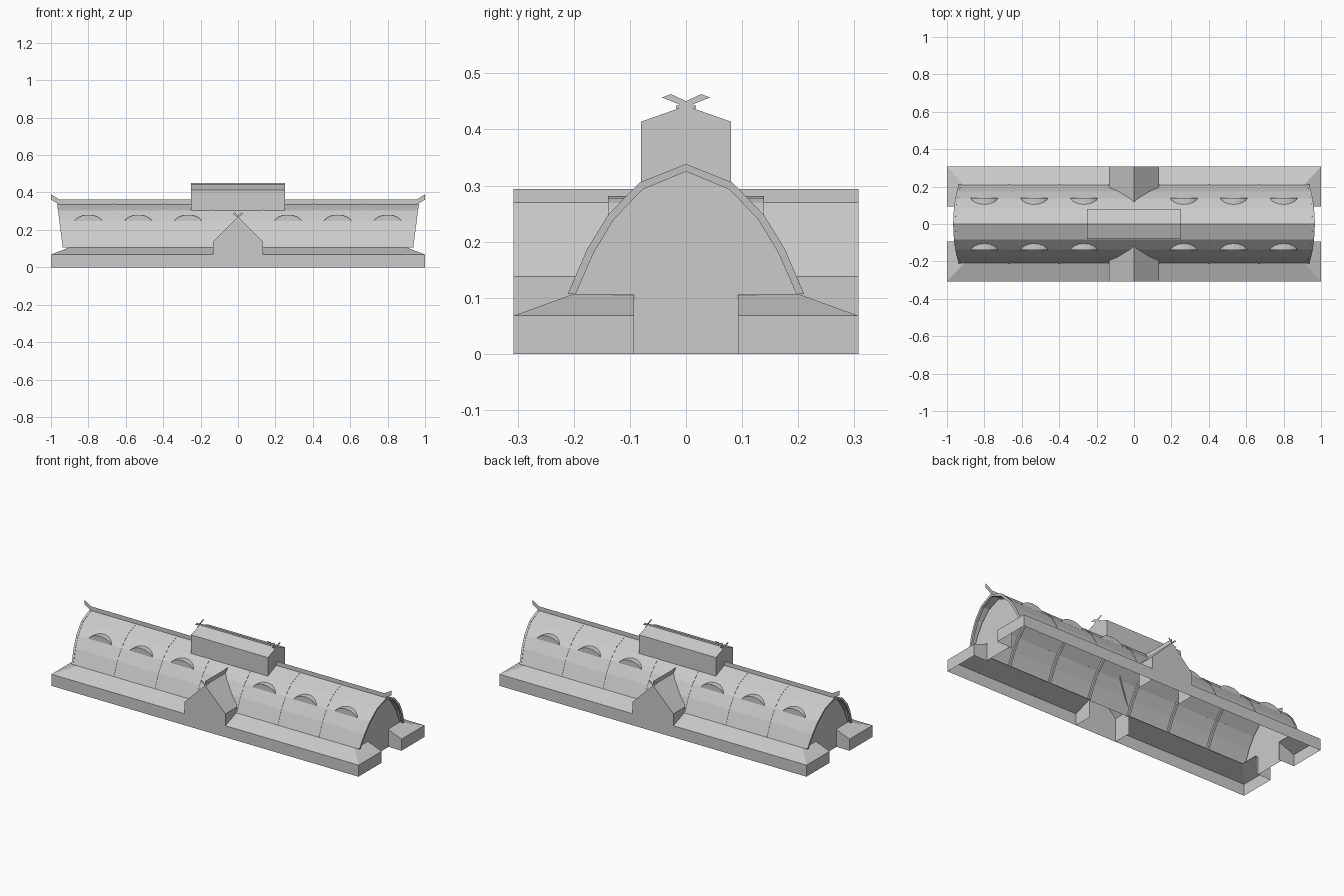
import bpy
from math import sin, cos, pi

if "Cube" in bpy.data.objects:
    bpy.data.objects.remove(bpy.data.objects["Cube"])

# Half cross-section of the arched roof (y, z), from eave to ridge
HALF = [(-0.209, 0.107), (-0.175, 0.186), (-0.137, 0.248), (-0.082, 0.304), (0, 0.337)]
ARCH = HALF + [(-y, z) for y, z in HALF[-2::-1]]


def mesh(name, verts, faces, mirror=(False, False)):
    me = bpy.data.meshes.new(name)
    me.from_pydata(verts, [], faces)
    ob = bpy.data.objects.new(name, me)
    bpy.context.collection.objects.link(ob)
    if any(mirror):
        mod = ob.modifiers.new("mirror", 'MIRROR')
        mod.use_axis = (mirror[0], mirror[1], False)
        mod.merge_threshold = 0.0001
    return ob


def polys(name, loops, mirror=(False, False)):
    """Build an object from a list of polygons given as point loops."""
    verts, faces = [], []
    for loop in loops:
        faces.append(range(len(verts), len(verts) + len(loop)))
        verts += loop
    ob = mesh(name, verts, faces, mirror)
    return ob


def inset(p, d):
    """Move an arch point inward by about d."""
    y, z = p
    c = 0.09
    r = ((y * y) + (z - c) ** 2) ** 0.5
    k = (r - d) / r
    return (y * k, c + (z - c) * k)


def lean(z):
    """Roof end flares outward towards the ridge."""
    return 0.937 + (z - 0.107) / 0.23 * 0.03


# Arched roof sheet
n = len(ARCH)
mesh("arched_roof",
     [(s * lean(z), y, z) for s in (-1, 1) for y, z in ARCH],
     [(i, i + n, i + n + 1, i + 1) for i in range(n - 1)])


# Arched ribs under and slightly through the roof
def rib(name, x, w, flare=False):
    outer = [inset(p, -0.0015) for p in ARCH]
    inner = [inset(p, 0.012) for p in ARCH]
    v = []
    for dx in (-w / 2, w / 2):
        for ring in (outer, inner):
            for y, z in ring:
                v.append(((lean(z) - 0.006 if flare else x) + dx, y, z))
    f = []
    for a, b in ((0, 1), (1, 3), (3, 2), (2, 0)):
        f += [(a * n + i, a * n + i + 1, b * n + i + 1, b * n + i) for i in range(n - 1)]
    for i in (0, n - 1):
        f.append((i, n + i, 3 * n + i, 2 * n + i))
    mesh(name, v, f, (True, False))


for k, x in enumerate((0.133, 0.4, 0.668)):
    rib(f"roof_rib_{k}", x, 0.012)
rib("end_rib", 0, 0.012, True)

# Gable walls closing both ends
inner = [inset(p, 0.01) for p in ARCH]
loop = [(0.915, y, z) for y, z in inner]
loop += [(0.915, 0.093, 0.105), (0.915, 0.093, 0), (0.915, -0.093, 0), (0.915, -0.093, 0.105)]
polys("gable_wall", [loop], (True, False))

# Thin ridge board with upturned horns
polys("ridge_board", [
    [(0, 0, 0.335), (0.955, 0, 0.335), (0.955, 0, 0.362), (0, 0, 0.362)],
    [(0.955, 0, 0.335), (1, 0, 0.362), (1, 0, 0.39), (0.955, 0, 0.362)]], (True, False))

# Low side aisles with hipped ends, one quarter mirrored
W, E = 0.068, 0.107
polys("side_aisle", [
    [(0.133, -0.307, 0), (1, -0.307, 0), (1, -0.307, W), (0.133, -0.307, W)],
    [(1, -0.307, 0), (1, -0.093, 0), (1, -0.093, W), (1, -0.307, W)],
    [(0.133, -0.307, W), (1, -0.307, W), (0.9, -0.2, E), (0.133, -0.2, E)],
    [(1, -0.307, W), (1, -0.093, W), (0.9, -0.093, E), (0.9, -0.2, E)],
    [(1, -0.093, 0), (0.9, -0.093, 0), (0.9, -0.093, E), (1, -0.093, W)]], (True, True))

# Entrance porches front and back
P, R = 0.138, 0.27
polys("porch", [
    [(0, -0.307, 0), (0.133, -0.307, 0), (0.133, -0.307, P), (0, -0.307, R)],
    [(0.133, -0.307, 0), (0.133, -0.2, 0), (0.133, -0.197, P), (0.133, -0.307, P)],
    [(0.133, -0.307, P), (0.133, -0.197, P), (0, -0.116, R), (0, -0.307, R)]], (True, True))
polys("porch_ridge_board", [
    [(0, -0.307, R), (0, -0.116, R), (0, -0.09, 0.294), (0, -0.307, 0.294)]], (False, True))
polys("porch_finial", [
    [(-0.006, -0.307, R), (0.006, -0.307, R), (0.027, -0.307, 0.286), (0.019, -0.307, 0.294)]],
    (True, True))

# Roof turret
H, T, B = 0.08, 0.442, 0.414
polys("turret", [
    [(0, -H, 0.304), (0.25, -H, 0.304), (0.25, -H, B), (0, -H, B)],
    [(0, -H, B), (0.25, -H, B), (0.25, 0, T), (0, 0, T)],
    [(0.25, -H, 0.304), (0.25, 0, 0.336), (0.25, 0, T), (0.25, -H, B)]], (True, True))
polys("turret_ridge_board", [
    [(0, 0, T), (0.25, 0, T), (0.25, 0, 0.452), (0, 0, 0.452)]], (True, False))
# Crossed finials at both turret ends
polys("turret_finial", [
    [(0.25, -0.018, T - 0.005), (0.25, 0, T - 0.002), (0.25, 0.043, 0.457),
     (0.25, 0.027, 0.463), (0.25, -0.018, T)]], (True, True))

# Eyebrow dormers
SEG = 8
arc = [(-0.073 * cos(pi * i / SEG), 0.247 + 0.034 * sin(pi * i / SEG) ** 1.3) for i in range(SEG + 1)]
for k, x in enumerate((0.267, 0.533, 0.8)):
    front = [(x + dx, -0.139, z) for dx, z in arc]
    # back edge lies on the roof slope
    back = [(x + dx, -0.137 + max(0, z - 0.248) * 0.982, z) for dx, z in arc]
    m = SEG + 1
    mesh(f"eyebrow_dormer_{k}", front + back,
         [(i, i + 1, i + 1 + m, i + m) for i in range(SEG)] + [range(m)], (True, True))
